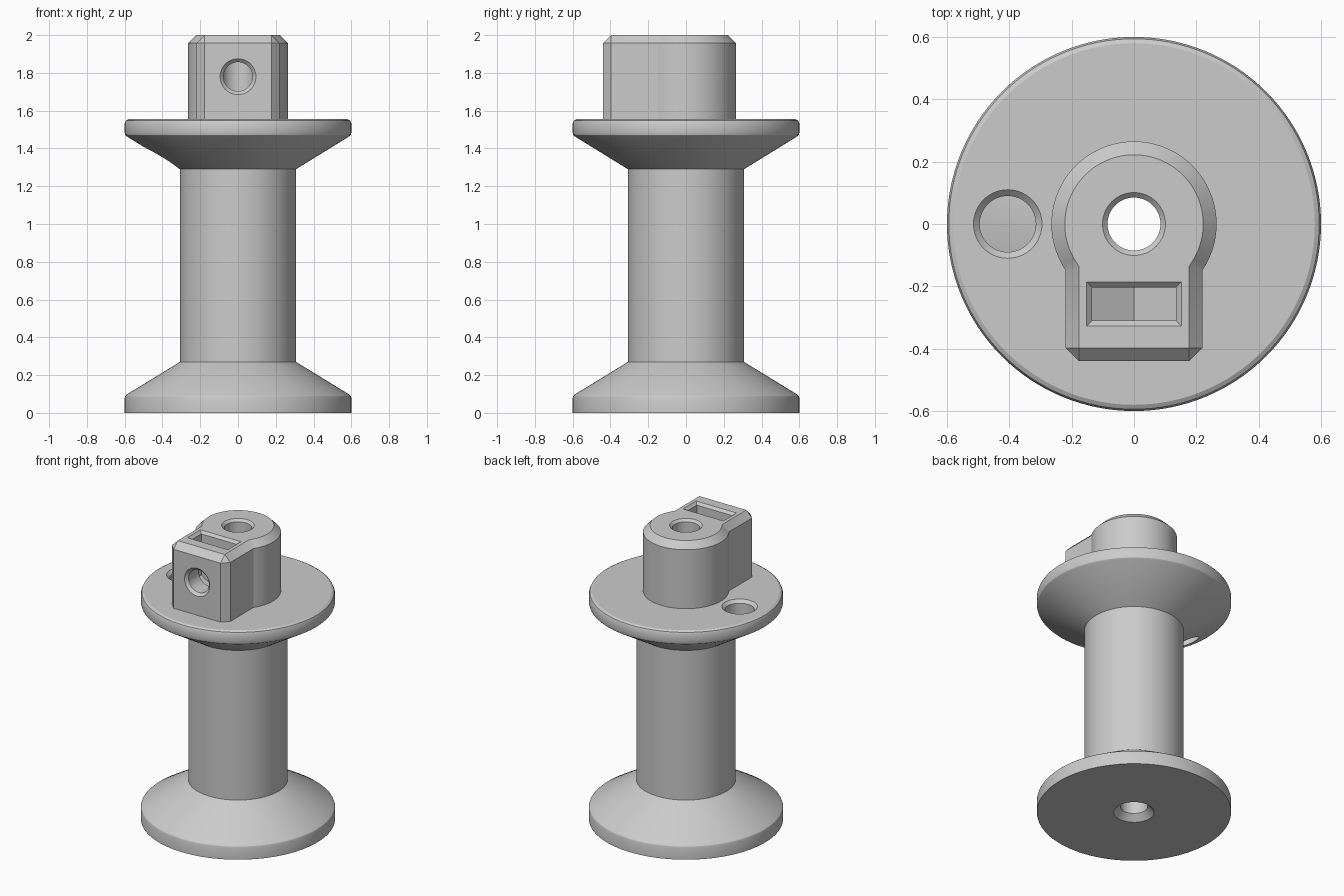
import bpy, bmesh, math
from mathutils import Matrix

cube = bpy.data.objects.get("Cube")
if cube:
    bpy.data.objects.remove(cube, do_unlink=True)

grey = bpy.data.materials.new("plain grey")
grey.use_nodes = True
COLOUR = (0.6, 0.6, 0.6, 1)
grey.diffuse_color = COLOUR
grey.node_tree.nodes["Principled BSDF"].inputs["Base Color"].default_value = COLOUR


def add_object(name, bm):
    bmesh.ops.recalc_face_normals(bm, faces=bm.faces)
    mesh = bpy.data.meshes.new(name)
    bm.to_mesh(mesh)
    bm.free()
    mesh.materials.append(grey)
    obj = bpy.data.objects.new(name, mesh)
    bpy.context.collection.objects.link(obj)
    return obj


def lathe(name, profile, segments=96, matrix=Matrix()):
    """Solid of revolution about z from (radius, height) pairs, capped at both ends."""
    bm = bmesh.new()
    rings = []
    for r, z in profile:
        angles = [2 * math.pi * i / segments for i in range(segments)]
        rings.append([bm.verts.new((r * math.cos(a), r * math.sin(a), z)) for a in angles])
    for low, high in zip(rings, rings[1:]):
        for i in range(segments):
            j = (i + 1) % segments
            bm.faces.new((low[i], low[j], high[j], high[i]))
    bm.faces.new(rings[0])
    bm.faces.new(rings[-1])
    bm.transform(matrix)
    return add_object(name, bm)


def prism(bm, points, vector):
    """Extrude a closed polygon along a vector."""
    face = bm.faces.new([bm.verts.new(p) for p in points])
    new = bmesh.ops.extrude_face_region(bm, geom=[face])["geom"]
    bmesh.ops.translate(bm, verts=[g for g in new if isinstance(g, bmesh.types.BMVert)], vec=vector)


def combine(target, other, operation):
    """Boolean two solids, keep the result in target and drop the other."""
    mod = target.modifiers.new(operation, "BOOLEAN")
    mod.operation, mod.solver, mod.object = operation, "EXACT", other
    graph = bpy.context.evaluated_depsgraph_get()
    mesh = bpy.data.meshes.new_from_object(target.evaluated_get(graph))
    target.modifiers.clear()
    target.data = mesh
    bpy.data.objects.remove(other, do_unlink=True)


# Spool: two coned flanges on a straight column
R, COL, DECK = 0.6, 0.307, 1.555
spool = lathe("spool", [
    (R, 0), (R, 0.08), (0.597, 0.089), (0.588, 0.098), (COL, 0.27),
    (COL, 1.29), (0.588, 1.463), (0.597, 1.472), (R, 1.482),
    (R, DECK - 0.022), (0.594, DECK - 0.008), (0.58, DECK)], 128)

# Clamp head: round boss with a square nose towards the front
BOSS, NOSE, FRONT, TOP, BEVEL = 0.265, 0.22, -0.44, 2.0, 0.043
start = -math.acos(NOSE / BOSS)
arc = [start + (math.pi - 2 * start) * i / 72 for i in range(73)]
outline = [(BOSS * math.cos(a), BOSS * math.sin(a), 1.52) for a in arc]
outline += [(-NOSE, FRONT, 1.52), (NOSE, FRONT, 1.52)]
bm = bmesh.new()
prism(bm, outline, (0, 0, TOP - 1.52))
bmesh.ops.recalc_face_normals(bm, faces=bm.faces)
rim = [e for e in bm.edges
       if all(v.co.z > TOP - 0.01 for v in e.verts)
       or all(v.co.y < FRONT + 0.01 and abs(v.co.x) > NOSE - 0.01 for v in e.verts)
       and abs(e.verts[0].co.z - e.verts[1].co.z) > 0.1]
bmesh.ops.bevel(bm, geom=rim, offset=BEVEL, segments=1, affect="EDGES")
combine(spool, add_object("clamp_head", bm), "UNION")

# Central bore, countersunk at both ends
combine(spool, lathe("bore_cutter", [
    (0.135, -0.01), (0.085, 0.04), (0.085, TOP - 0.016), (0.111, TOP + 0.01)], 64), "DIFFERENCE")

# Line hole through the upper flange
combine(spool, lathe("flange_hole_cutter", [
    (0.09, 1.2), (0.09, DECK - 0.02), (0.12, DECK + 0.01)], 64,
    Matrix.Translation((-0.405, 0, 0))), "DIFFERENCE")

# Screw hole from the front of the nose into the bore
SCREW_Z = 1.78
to_front = Matrix.Translation((0, 0, SCREW_Z)) @ Matrix.Rotation(math.pi / 2, 4, "X")
combine(spool, lathe("screw_hole_cutter", [
    (0.077, 0), (0.077, 0.422), (0.105, 0.45)], 48, to_front), "DIFFERENCE")

# Nut slot with a pointed floor and a flared mouth
HALF, NEAR, FAR, FLARE = 0.135, -0.31, -0.203, 0.017
point = HALF / math.sqrt(3)
section = [(-HALF, TOP + 0.05), (-HALF, SCREW_Z - point), (0, SCREW_Z - 2 * point),
           (HALF, SCREW_Z - point), (HALF, TOP + 0.05)]
bm = bmesh.new()
prism(bm, [(x, NEAR, z) for x, z in section], (0, FAR - NEAR, 0))
combine(spool, add_object("nut_slot_cutter", bm), "DIFFERENCE")

bm = bmesh.new()
bmesh.ops.create_cube(bm, size=1)
for v in bm.verts:
    upper = v.co.z > 0
    grow = 2 * FLARE if upper else 0
    v.co.x = math.copysign(HALF + grow, v.co.x)
    v.co.y = (FAR + grow) if v.co.y > 0 else (NEAR - grow)
    v.co.z = TOP + (FLARE if upper else -FLARE)
combine(spool, add_object("slot_mouth_cutter", bm), "DIFFERENCE")

# Smooth round surfaces, keep the machined edges sharp
bpy.ops.object.select_all(action="DESELECT")
spool.select_set(True)
bpy.context.view_layer.objects.active = spool
bpy.ops.object.shade_smooth_by_angle(angle=math.radians(25))
